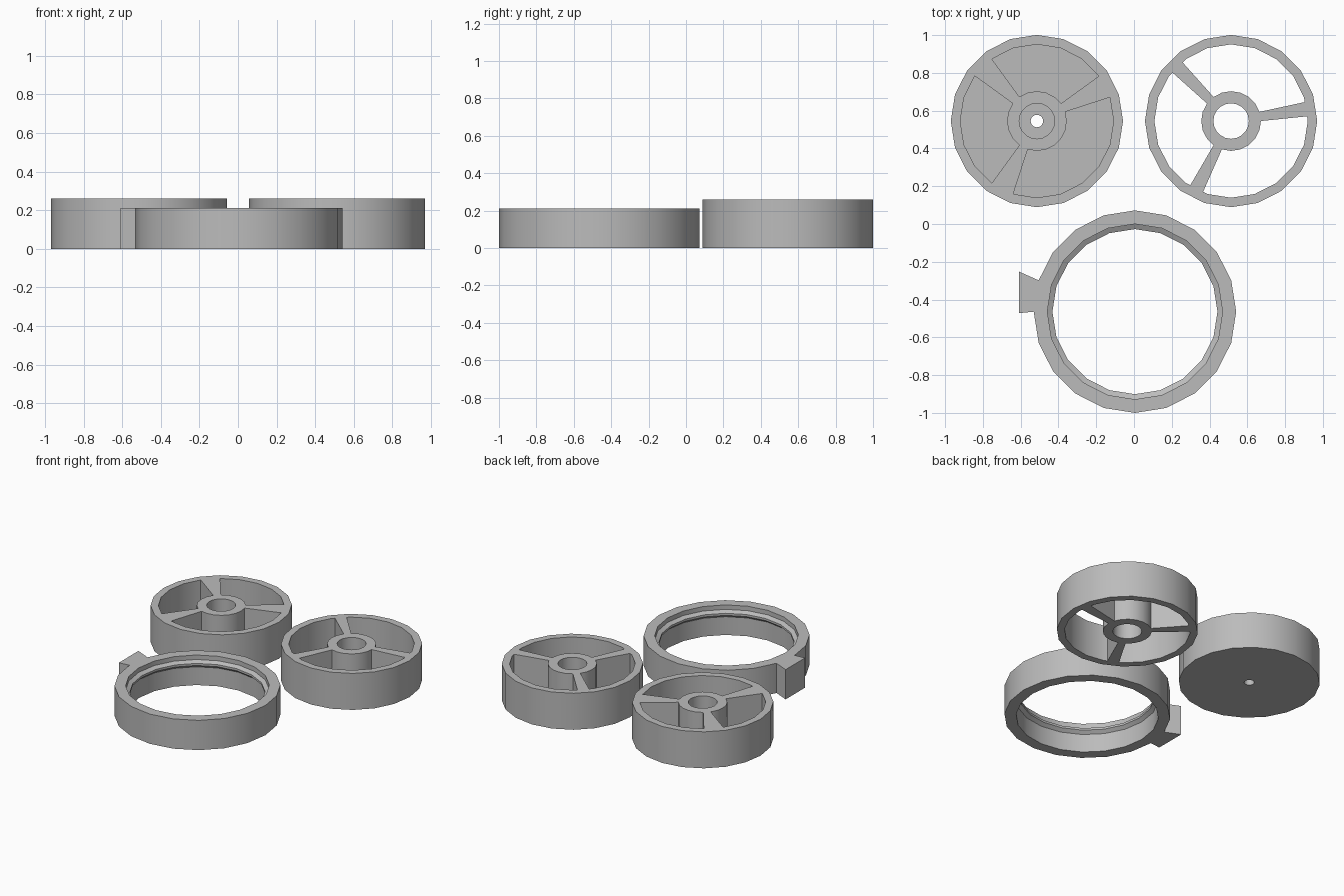
import bpy, bmesh
from math import sin, cos, radians, pi

cube = bpy.data.objects.get("Cube")
if cube:
    bpy.data.objects.remove(cube, do_unlink=True)

SIDES = 20
STEP = 360 / SIDES
WHEEL_H, RING_H, FLOOR = 0.26, 0.212, 0.05
RIM_OUT, RIM_IN, HUB_OUT, BORE, PIN = 0.456, 0.406, 0.158, 0.094, 0.033
RING_OUT = 0.536

grey = bpy.data.materials.new("light grey plastic")
grey.use_nodes = True
COLOUR = (0.5, 0.5, 0.5, 1)
grey.diffuse_color = COLOUR
grey.node_tree.nodes["Principled BSDF"].inputs["Base Color"].default_value = COLOUR


def finish(name, bm, location):
    bmesh.ops.recalc_face_normals(bm, faces=bm.faces[:])
    mesh = bpy.data.meshes.new(name)
    bm.to_mesh(mesh)
    bm.free()
    mesh.materials.append(grey)
    obj = bpy.data.objects.new(name, mesh)
    obj.location = location
    bpy.context.collection.objects.link(obj)
    bpy.ops.object.select_all(action='DESELECT')
    obj.select_set(True)
    bpy.context.view_layer.objects.active = obj
    bpy.ops.object.shade_smooth_by_angle(angle=radians(30))
    return obj


def lathe(name, profile, location):
    """Sweep a closed (radius, height) profile round the z axis."""
    bm = bmesh.new()
    loops = []
    for i in range(SIDES):
        a = 2 * pi * i / SIDES
        loops.append([bm.verts.new((r * cos(a), r * sin(a), z)) for r, z in profile])
    n = len(profile)
    for i in range(SIDES):
        here, there = loops[i], loops[(i + 1) % SIDES]
        for j in range(n):
            k = (j + 1) % n
            bm.faces.new((here[j], there[j], there[k], here[k]))
    return finish(name, bm, location)


def prism(name, outline, bottom, top, location):
    """Extrude a flat outline between two heights."""
    bm = bmesh.new()
    face = bm.faces.new([bm.verts.new((x, y, bottom)) for x, y in outline])
    moved = bmesh.ops.extrude_face_region(bm, geom=[face], use_keep_orig=True)
    for v in moved["geom"]:
        if isinstance(v, bmesh.types.BMVert):
            v.co.z = top
    return finish(name, bm, location)


def polar(r, degrees):
    return r * cos(radians(degrees)), r * sin(radians(degrees))


def facet(r, side, share=1.0):
    """Ends of one polygon side, shortened to a share of its length."""
    (ax, ay), (bx, by) = polar(r, side * STEP), polar(r, (side + 1) * STEP)
    mx, my = (ax + bx) / 2, (ay + by) / 2
    return [(mx + (x - mx) * share, my + (y - my) * share) for x, y in ((ax, ay), (bx, by))]


def spokes(name, sides, share, bottom, location):
    for number, side in enumerate(sides, 1):
        outer = facet(RIM_IN + 0.002, side, share)
        inner = facet(HUB_OUT - 0.002, side)
        prism(f"{name}_{number}", outer + inner[::-1], bottom, WHEEL_H, location)


def tube(outer, inner, height):
    return [(inner, 0), (outer, 0), (outer, height), (inner, height)]


# Closed wheel: rim, floor and hub in one piece, with a pin hole
closed_at = (-0.514, 0.545, 0)
lathe("closed_wheel", [
    (PIN, 0), (RIM_OUT, 0), (RIM_OUT, WHEEL_H), (RIM_IN, WHEEL_H),
    (RIM_IN, FLOOR), (HUB_OUT, FLOOR), (HUB_OUT, WHEEL_H),
    (BORE, WHEEL_H), (BORE, FLOOR), (PIN, FLOOR)], closed_at)
spokes("closed_wheel_spoke", (1, 7, 13), 1.0, FLOOR, closed_at)

# Open wheel: separate rim and hub joined by slimmer spokes
open_at = (0.514, 0.545, 0)
lathe("open_wheel_rim", tube(RIM_OUT, RIM_IN, WHEEL_H), open_at)
lathe("open_wheel_hub", tube(HUB_OUT, BORE, WHEEL_H), open_at)
spokes("open_wheel_spoke", (0, 7, 13), 0.6, 0, open_at)

# Outer ring with a small inner rib below the top edge
ring_at = (0.005, -0.464, 0)
lathe("outer_ring", [
    (0.46, 0), (RING_OUT, 0), (RING_OUT, RING_H), (0.464, RING_H),
    (0.464, 0.18), (0.437, 0.165), (0.437, 0.15), (0.46, 0.13)], ring_at)

# Flared tab on the ring's side
root = facet(RING_OUT - 0.002, 9)
prism("ring_tab", root + [(-0.614, -0.008), (-0.614, 0.212)], 0, RING_H, ring_at)
